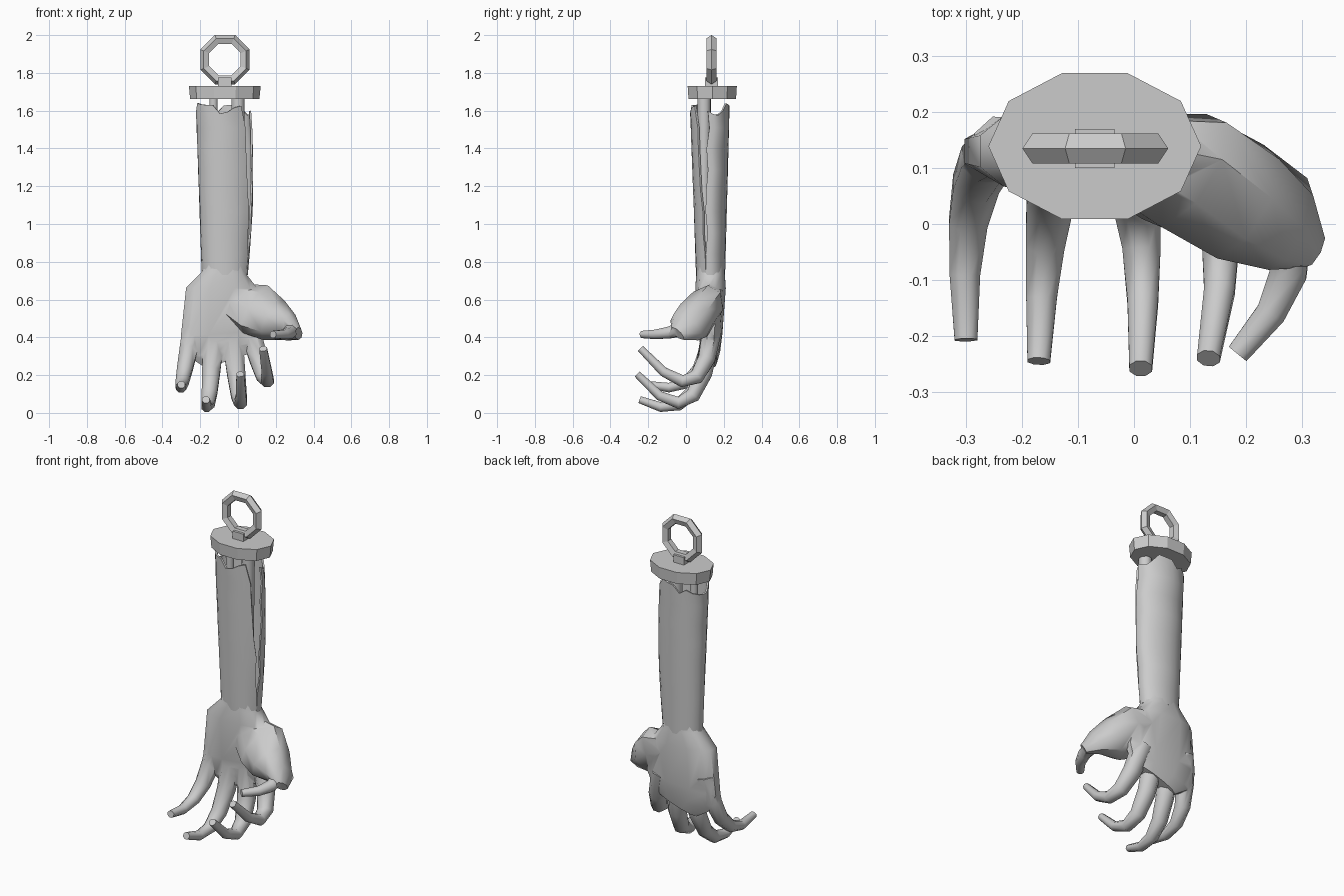
import bpy, bmesh, math, random
from mathutils import Vector

if "Cube" in bpy.data.objects:
    bpy.data.objects.remove(bpy.data.objects["Cube"])

random.seed(4)


def make_object(name, bm):
    bmesh.ops.recalc_face_normals(bm, faces=bm.faces)
    mesh = bpy.data.meshes.new(name)
    bm.to_mesh(mesh)
    bm.free()
    ob = bpy.data.objects.new(name, mesh)
    bpy.context.collection.objects.link(ob)
    return ob


def activate(ob):
    bpy.ops.object.select_all(action='DESELECT')
    ob.select_set(True)
    bpy.context.view_layer.objects.active = ob


def smooth(ob, degrees=50):
    activate(ob)
    bpy.ops.object.shade_smooth_by_angle(angle=math.radians(degrees))


def loft(name, pts, widths, side=(1, 0, 0), sides=8, power=1.0):
    """Closed tube through points, with (half width, half depth) at each."""
    bm = bmesh.new()
    pts = [Vector(p) for p in pts]
    rings = []
    for i, (w, d) in enumerate(widths):
        t = (pts[min(i + 1, len(pts) - 1)] - pts[max(i - 1, 0)]).normalized()
        u = Vector(side)
        u = (u - t * u.dot(t)).normalized()
        v = t.cross(u)
        ring = []
        for k in range(sides):
            a = 2 * math.pi * (k + 0.5) / sides
            c = math.copysign(abs(math.cos(a)) ** power, math.cos(a))
            s = math.copysign(abs(math.sin(a)) ** power, math.sin(a))
            ring.append(bm.verts.new(pts[i] + u * c * w + v * s * d))
        rings.append(ring)
    for a, b in zip(rings, rings[1:]):
        for k in range(sides):
            j = (k + 1) % sides
            bm.faces.new((a[k], a[j], b[j], b[k]))
    bm.faces.new(rings[0])
    bm.faces.new(rings[-1])
    return make_object(name, bm)


def digit(name, start, middle, tip, thick=0.06, side=(1, 0, 0), steps=5):
    """Tapered finger bent along a curve through three points."""
    a, m, b = Vector(start), Vector(middle), Vector(tip)
    ctrl = 2 * m - (a + b) / 2
    ts = [i / steps for i in range(steps + 1)]
    pts = [a * (1 - t) ** 2 + ctrl * 2 * t * (1 - t) + b * t * t for t in ts]
    radii = [thick + (0.022 - thick) * t for t in ts]
    return loft(name, pts, [(r, r * 0.93) for r in radii], side)


# Palm, from inside the wrist down to the knuckles: z, centre x, half width, half depth
palm = [(0.82, -0.07, 0.10, 0.072), (0.74, -0.07, 0.122, 0.077),
        (0.66, -0.085, 0.195, 0.083), (0.42, -0.075, 0.235, 0.064),
        (0.34, -0.06, 0.205, 0.052), (0.28, -0.04, 0.14, 0.035)]
hand = loft("hand", [(x, 0.13, z) for z, x, w, d in palm],
            [(w, d) for z, x, w, d in palm], sides=12, power=0.8)

# Curled fingers and the broad thumb, joined into the palm
digits = [
    digit("little_finger", (-0.23, 0.14, 0.5), (-0.29, 0.04, 0.19), (-0.3, -0.207, 0.15)),
    digit("ring_finger", (-0.13, 0.13, 0.4), (-0.155, 0, 0.07), (-0.17, -0.245, 0.07)),
    digit("middle_finger", (-0.03, 0.13, 0.4), (0.01, 0, 0.063), (0.012, -0.258, 0.205)),
    digit("index_finger", (0.06, 0.14, 0.45), (0.15, 0.02, 0.17), (0.133, -0.24, 0.34)),
    loft("thumb_base",
         [(-0.04, 0.13, 0.6), (0.09, 0.095, 0.55), (0.19, 0.04, 0.49),
          (0.275, 0, 0.455), (0.32, -0.045, 0.42)],
         [(0.06, 0.1), (0.1, 0.15), (0.11, 0.12), (0.1, 0.065), (0.045, 0.025)],
         side=(0, 1, -0.5)),
    digit("thumb_tip", (0.25, 0.04, 0.47), (0.275, -0.09, 0.425), (0.185, -0.232, 0.415),
          0.05, (1, -0.3, 0), 4),
]
activate(hand)
for d in digits:
    mod = hand.modifiers.new("join", 'BOOLEAN')
    mod.operation = 'UNION'
    mod.solver = 'EXACT'
    mod.object = d
    bpy.ops.object.modifier_apply(modifier=mod.name)
    bpy.data.objects.remove(d)
smooth(hand)

# Torn forearm skin: tapering tube with a jagged slit that closes at the wrist
ROWS, COLS = 8, 20
bm = bmesh.new()
grid = []
for i in range(ROWS + 1):
    t = i / ROWS
    start = -3 - 15 * t + random.uniform(-5, 5)
    end = 360 - 46 + 24 * t + random.uniform(-5, 5)
    row = []
    for k in range(COLS + 1):
        a = math.radians(start + (end - start) * k / COLS)
        ragged = random.uniform(-0.05, 0.025) if i == 0 else 0
        bulge = 0.02 * math.sin(math.pi * t) * max(0, math.cos(a))
        row.append(bm.verts.new((-0.077 + 0.007 * t + (0.147 - 0.025 * t + bulge) * math.cos(a),
                                 0.126 + 0.004 * t + (0.105 - 0.028 * t) * math.sin(a),
                                 1.62 - 0.89 * t + ragged)))
    grid.append(row)
for a, b in zip(grid, grid[1:]):
    for k in range(COLS):
        bm.faces.new((a[k], a[k + 1], b[k + 1], b[k]))
skin = make_object("forearm_skin", bm)
solid = skin.modifiers.new("thickness", 'SOLIDIFY')
solid.thickness = 0.01
activate(skin)
bpy.ops.object.modifier_apply(modifier=solid.name)
smooth(skin, 40)

# Two forearm bones running up into the cap
for name, x, y, r in (("thick_bone", 0, 0.095, 0.038), ("thin_bone", -0.13, 0.11, 0.024)):
    bone = loft(name, [(x - 0.01, y + 0.02, 0.77), (x, y, 1.2), (x, y, 1.68)],
                [(r, r), (r * 0.85, r * 0.85), (r, r)])
    smooth(bone)

# Ten-sided oval cap, slightly narrower underneath
bpy.ops.mesh.primitive_cone_add(vertices=10, radius1=0.965, radius2=1, depth=0.07,
                                location=(-0.07, 0.139, 1.696))
cap = bpy.context.object
cap.name = "cap"
turn = math.atan2(cap.data.vertices[0].co.y, cap.data.vertices[0].co.x)
for v in cap.data.vertices:
    r, a = v.co.xy.length, math.atan2(v.co.y, v.co.x) - turn
    v.co.x, v.co.y = 0.19 * r * math.cos(a), 0.137 * r * math.sin(a)

# Lug and faceted hanging ring
bpy.ops.mesh.primitive_cube_add(size=1, location=(-0.07, 0.135, 1.75))
lug = bpy.context.object
lug.name = "ring_lug"
lug.scale = (0.07, 0.07, 0.05)

bpy.ops.mesh.primitive_torus_add(
    major_segments=8, minor_segments=5, major_radius=0.113, minor_radius=0.028,
    location=(-0.069, 0.135, 1.87), rotation=(math.pi / 2, math.pi / 8, 0))
bpy.context.object.name = "hanging_ring"
